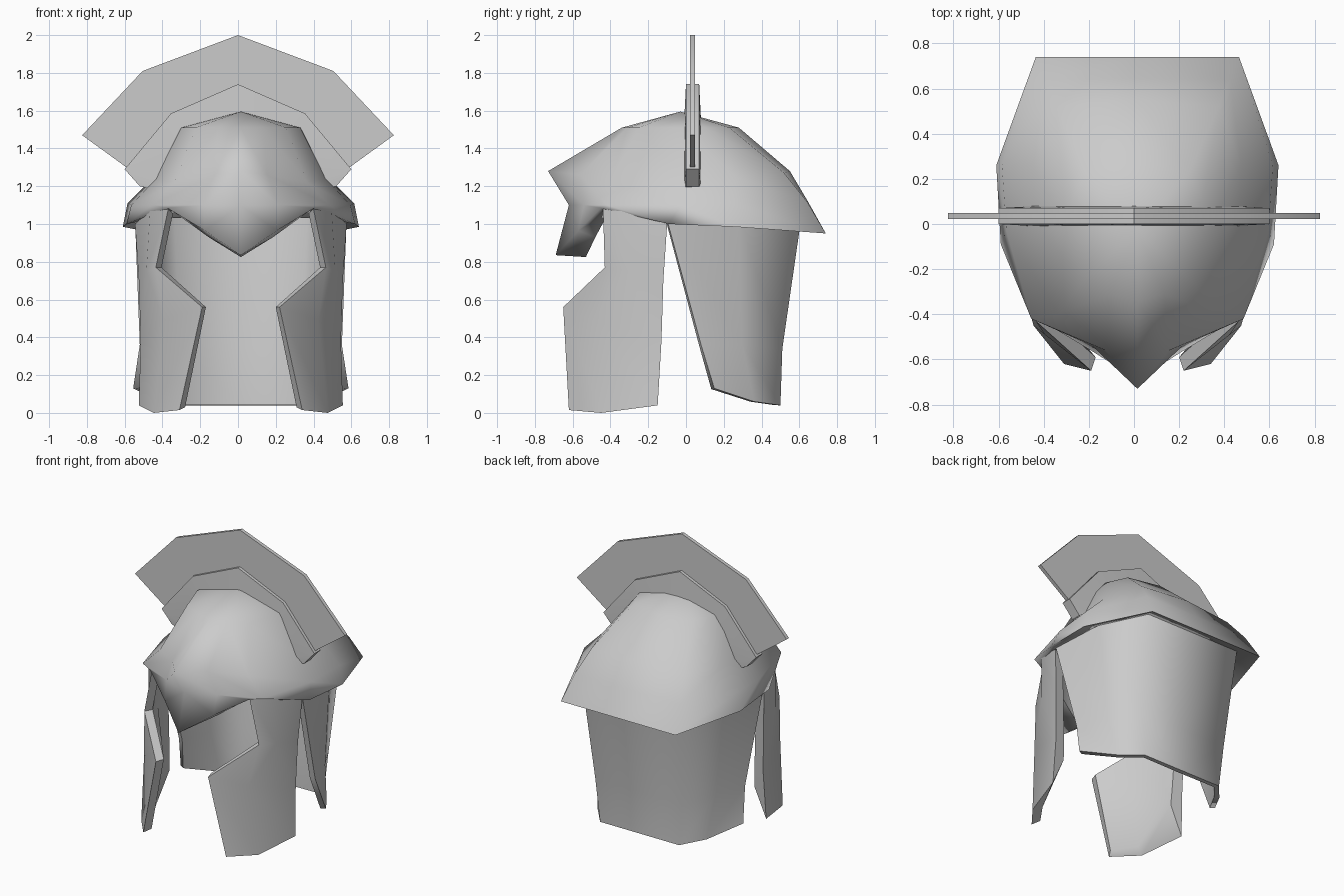
import bpy, bmesh

if "Cube" in bpy.data.objects:
    bpy.data.objects.remove(bpy.data.objects["Cube"])

CX = 0.015  # the shell sits slightly off the crest's centre line


def finish(obj, angle):
    """Apply modifiers, then shade smooth with sharp edges kept."""
    bpy.ops.object.select_all(action='DESELECT')
    obj.select_set(True)
    bpy.context.view_layer.objects.active = obj
    bpy.ops.object.convert(target='MESH')
    bpy.ops.object.shade_smooth_by_angle(angle=angle)


def new_object(name, bm):
    mesh = bpy.data.meshes.new(name)
    bm.to_mesh(mesh)
    bm.free()
    obj = bpy.data.objects.new(name, mesh)
    bpy.context.collection.objects.link(obj)
    return obj


def plate(name, rows, thickness, angle, capped=False):
    """Skin rows (top to bottom, front to back), mirror and thicken inwards."""
    bm = bmesh.new()
    grid = [[bm.verts.new(p) for p in row] for row in rows]
    for a, b in zip(grid, grid[1:]):
        for i in range(len(a) - 1):
            bm.faces.new((a[i], b[i], b[i + 1], a[i + 1]))
    bmesh.ops.remove_doubles(bm, verts=bm.verts, dist=0.0005)
    if capped:
        bmesh.ops.holes_fill(bm, edges=bm.edges, sides=8)
        bmesh.ops.recalc_face_normals(bm, faces=bm.faces)
    obj = new_object(name, bm)
    obj.location.x = CX
    mirror = obj.modifiers.new("mirror", 'MIRROR')
    mirror.use_clip = True
    if thickness:
        solid = obj.modifiers.new("thickness", 'SOLIDIFY')
        solid.thickness = thickness
        solid.offset = -1
    finish(obj, angle)


def arch(name, outer, inner, y, half_out, half_in):
    """Arched fan across the helmet; profiles run from centre to side."""
    def full(pts):
        return [(-x, z) for x, z in reversed(pts[1:])] + pts
    bm = bmesh.new()
    rings = []
    for (xo, zo), (xi, zi) in zip(full(outer), full(inner)):
        rings.append([bm.verts.new(p) for p in (
            (xo, y - half_out, zo), (xo, y + half_out, zo),
            (xi, y + half_in, zi), (xi, y - half_in, zi))])
    for a, b in zip(rings, rings[1:]):
        for i in range(4):
            j = (i + 1) % 4
            bm.faces.new((a[i], a[j], b[j], b[i]))
    bm.faces.new(rings[0])
    bm.faces.new(rings[-1])
    bmesh.ops.recalc_face_normals(bm, faces=bm.faces)
    finish(new_object(name, bm), 0.5)


# Dome with pointed brow in front and flared rim behind
dome = [
    [(0, -.03, 1.595)] * 7,
    [(0, -.34, 1.51), (.12, -.31, 1.51), (.24, -.25, 1.51), (.315, -.03, 1.51),
     (.29, .1, 1.51), (.23, .23, 1.51), (0, .28, 1.51)],
    [(0, -.73, 1.28), (.14, -.56, 1.26), (.35, -.40, 1.22), (.45, 0, 1.24),
     (.46, .26, 1.25), (.36, .52, 1.27), (0, .55, 1.28)],
    [(0, -.62, 1.10), (.20, -.54, 1.10), (.47, -.42, 1.10), (.58, -.03, 1.10),
     (.60, .26, 1.11), (.41, .64, 1.12), (0, .645, 1.12)],
    [(0, -.69, .835), (.19, -.57, .965), (.39, -.45, 1.085), (.605, -.09, 1.0),
     (.625, .26, .985), (.45, .74, .95), (0, .74, .95)],
]
# Underside of the rim, then the lining back up to the crown
underside = [(0, -.53, .825), (.17, -.48, .93), (.35, -.41, 1.06), (.55, -.09, 1.01),
             (.515, .26, 1.03), (.37, .60, 1.02), (0, .60, 1.02)]
lining = [[(x * .94, max(y * .94, -.55), z - .03) for x, y, z in row]
          for row in (dome[2], dome[1], dome[0])]
plate("helmet_dome", dome + [underside] + lining, 0, 1.45)

# Cheek guards: outside front to back, then inside back to front
cheek = [
    [(.38, -.44, 1.10), (.48, -.34, 1.08), (.56, -.10, 1.0),
     (.49, -.11, 1.0), (.42, -.31, 1.08), (.35, -.39, 1.10)],
    [(.45, -.43, .77), (.50, -.31, .75), (.54, -.12, .70),
     (.47, -.13, .70), (.44, -.29, .75), (.42, -.38, .77)],
    [(.205, -.65, .56), (.41, -.49, .49), (.53, -.13, .38),
     (.455, -.14, .38), (.36, -.43, .49), (.185, -.59, .56)],
    [(.325, -.62, .015), (.46, -.45, 0), (.54, -.15, .04),
     (.45, -.15, .24), (.40, -.42, .03), (.295, -.57, .03)],
]
plate("cheek_guards", [row + row[:1] for row in cheek], 0, 0.8, capped=True)

# Neck guard
plate("neck_guard", [
    [(.56, -.10, 1.02), (.51, .28, 1.03), (.37, .61, 1.03), (0, .61, 1.03)],
    [(.535, .08, .36), (.46, .30, .36), (.34, .51, .34), (0, .51, .34)],
    [(.57, .15, .13), (.43, .36, .06), (.31, .50, .04), (0, .50, .04)],
], 0.035, 1.2)

# Crest holder and crest fan
arch("crest_holder", [(0, 1.74), (.355, 1.585), (.60, 1.29), (.52, 1.20)],
     [(0, 1.54), (.27, 1.46), (.43, 1.22), (.44, 1.18)], .035, .035, .045)
arch("crest_fan", [(0, 2.0), (.505, 1.81), (.825, 1.47)],
     [(0, 1.68), (.33, 1.54), (.57, 1.285)], .035, .013, .013)
